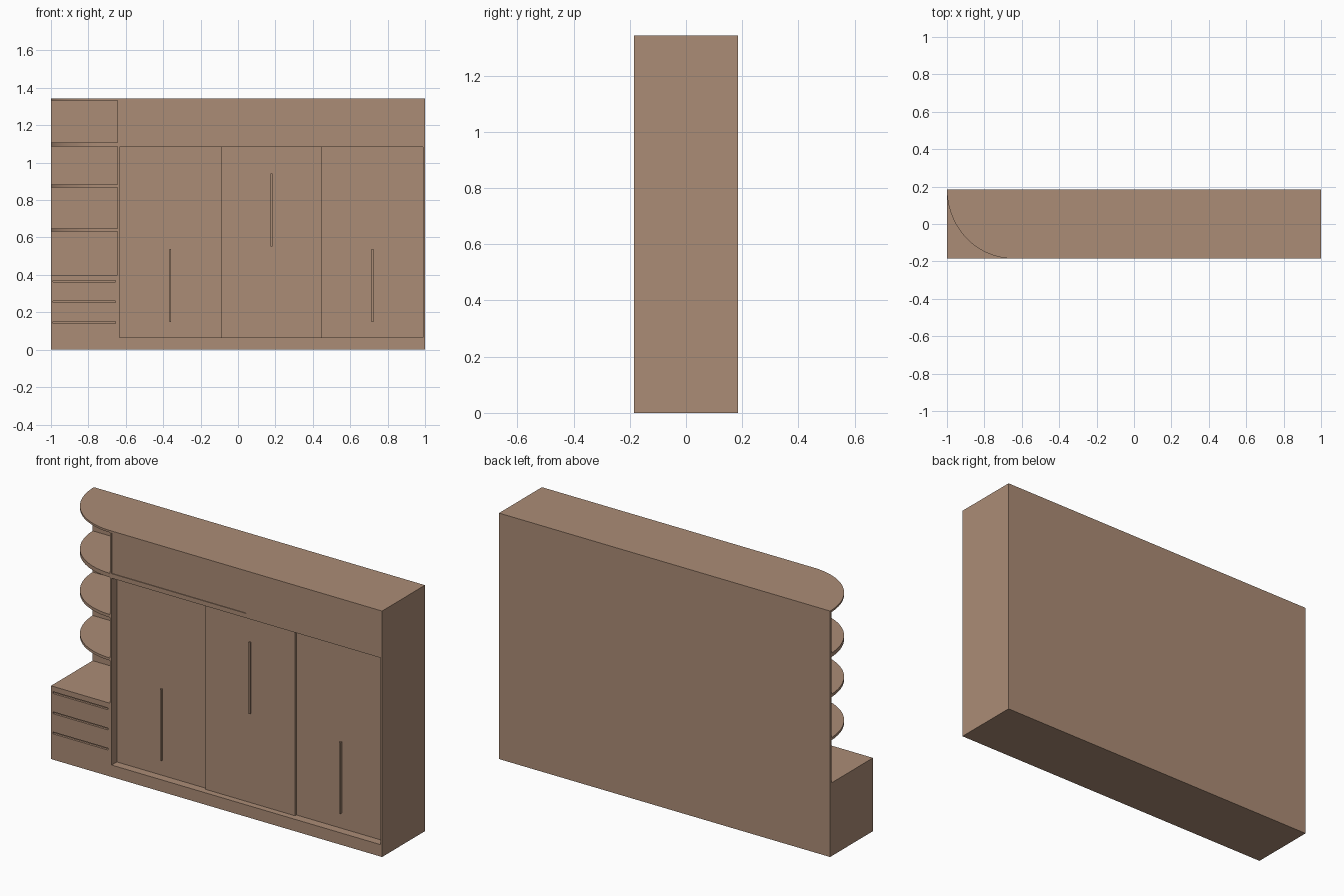
import bpy, bmesh, math

if "Cube" in bpy.data.objects:
    bpy.data.objects.remove(bpy.data.objects["Cube"])

wood = bpy.data.materials.new("warm_wood")
wood.diffuse_color = (0.41, 0.262, 0.18, 1)
wood.use_nodes = True
wood.node_tree.nodes["Principled BSDF"].inputs["Base Color"].default_value = wood.diffuse_color

X0, XS, X1 = -1.0, -0.645, 1.0      # outer left, divider, outer right
YF, YB, H = -0.185, 0.185, 1.343    # front, back, height
T = 0.011                           # board thickness
BACK = YB - T


def finish(name, bm):
    bmesh.ops.recalc_face_normals(bm, faces=bm.faces)
    me = bpy.data.meshes.new(name)
    bm.to_mesh(me)
    bm.free()
    me.materials.append(wood)
    ob = bpy.data.objects.new(name, me)
    bpy.context.collection.objects.link(ob)
    return ob


def box(name, xa, xb, ya, yb, za, zb):
    bm = bmesh.new()
    bmesh.ops.create_cube(bm, size=1)
    for v in bm.verts:
        v.co = ((xa + xb) / 2 + v.co.x * (xb - xa),
                (ya + yb) / 2 + v.co.y * (yb - ya),
                (za + zb) / 2 + v.co.z * (zb - za))
    return finish(name, bm)


def slab(name, right, za, zb, yb):
    """Board with a quarter-round front left corner, reaching x = right."""
    n = 28
    pts = [(XS + (X0 - XS) * math.cos(a), YB + (YF - YB) * math.sin(a))
           for a in (math.pi / 2 * i / n for i in range(n + 1))]
    pts = [(x, min(y, yb)) for x, y in pts]
    if right > XS:
        pts.append((right, YF))
    pts.append((right, yb))
    bm = bmesh.new()
    face = bm.faces.new([bm.verts.new((x, y, za)) for x, y in pts])
    out = bmesh.ops.extrude_face_region(bm, geom=[face])
    for v in out["geom"]:
        if isinstance(v, bmesh.types.BMVert):
            v.co.z = zb
    ob = finish(name, bm)
    bpy.context.view_layer.objects.active = ob
    ob.select_set(True)
    bpy.ops.object.shade_smooth_by_angle(angle=math.radians(30))
    ob.select_set(False)


# Carcass
box("plinth", X0, X1, YF, YB, 0, 0.065)
box("back_panel", X0, X1, BACK, YB, 0.065, H - T)
box("right_side", X1 - T, X1, YF, BACK, 0.065, H - T)
box("divider_side", XS, XS + T, YF, BACK, 0.065, H - T)
box("middle_board", XS + T, X1 - T, YF, BACK, 1.085, 1.11)
slab("top_board", X1, H - T, H, YB)

# Rounded open shelves
for i, (za, zb) in enumerate([(0.633, 0.647), (0.868, 0.884), (1.087, 1.109)]):
    slab(f"round_shelf_{i + 1}", XS, za, zb, BACK)

# Sliding doors with bar handles
edges = [XS + T, -0.09, 0.45, X1 - T]
recess = [0.045, 0.034, 0.046]
handle_z = [0.148, 0.553, 0.148]
for i in range(3):
    y = YF + recess[i]
    xc = (edges[i] + edges[i + 1]) / 2
    box(f"sliding_door_{i + 1}", edges[i], edges[i + 1], y, y + 0.012, 0.065, 1.085)
    box(f"door_handle_{i + 1}", xc - 0.005, xc + 0.005, y - 0.01, y,
        handle_z[i], handle_z[i] + 0.39)

# Upper cupboard doors
box("upper_door_left", XS + T, 0.178, YF + 0.004, YF + 0.016, 1.11, H - T)
box("upper_door_right", 0.178, X1 - T, YF, YF + 0.012, 1.11, H - T)

# Drawer unit
box("drawer_unit_side", X0, X0 + T, YF, BACK, 0.065, 0.4 - T)
box("drawer_unit_top", X0, XS, YF, BACK, 0.4 - T, 0.4)
box("drawer_unit_right_stile", XS - T, XS, YF, YF + 0.03, 0.065, 0.4 - T)
for i, z in enumerate([0.065, 0.175, 0.285]):
    # Drawer front with a finger gap above, then a rail
    box(f"drawer_front_{i + 1}", X0 + T, XS - T, YF, YF + 0.012, z, z + 0.076)
    box(f"drawer_gap_{i + 1}", X0 + T, XS - T, YF + 0.012, YF + 0.024, z, z + 0.09)
    box(f"drawer_rail_{i + 1}", X0 + T, XS - T, YF, YF + 0.03, z + 0.086,
        [0.175, 0.285, 0.4 - T][i])
